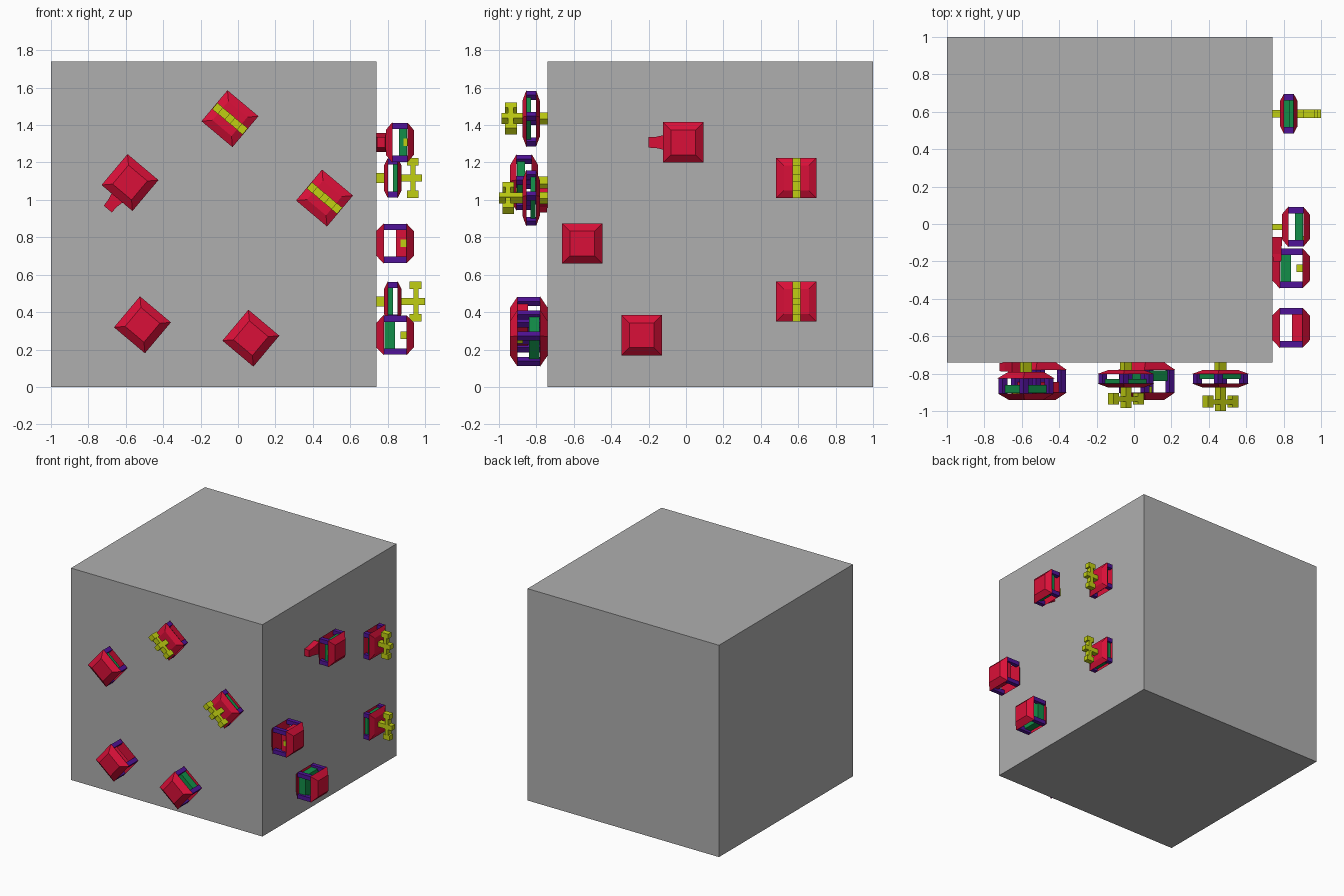
import bpy, bmesh, math
from mathutils import Matrix, Vector

if "Cube" in bpy.data.objects:
    bpy.data.objects.remove(bpy.data.objects["Cube"])


def material(name, rgb):
    m = bpy.data.materials.new(name)
    m.diffuse_color = (*rgb, 1)
    m.use_nodes = True
    m.node_tree.nodes["Principled BSDF"].inputs["Base Color"].default_value = m.diffuse_color
    return m


GREY = material("grey", (0.43, 0.43, 0.43))
RED = material("crimson", (0.70, 0.005, 0.04))
PURPLE = material("purple", (0.08, 0.006, 0.31))
GREEN = material("green", (0.006, 0.27, 0.065))
YELLOW = material("yellow", (0.53, 0.62, 0.006))


def solid(name, mat, matrix, blocks):
    """Each block: centre u, v, then (w, half u, half v) at its two ends."""
    bm = bmesh.new()
    for cu, cv, *ends in blocks:
        rings = [[bm.verts.new(matrix @ Vector((cu + sx * hu, cv + sy * hv, w)))
                  for sx, sy in ((-1, -1), (1, -1), (1, 1), (-1, 1))]
                 for w, hu, hv in ends]
        a, b = rings
        bm.faces.new(a[::-1])
        bm.faces.new(b)
        for i in range(4):
            j = (i + 1) % 4
            bm.faces.new((a[i], a[j], b[j], b[i]))
    bmesh.ops.recalc_face_normals(bm, faces=bm.faces)
    me = bpy.data.meshes.new(name)
    bm.to_mesh(me)
    bm.free()
    me.materials.append(mat)
    ob = bpy.data.objects.new(name, me)
    bpy.context.collection.objects.link(ob)
    return ob


def box(u, v, hu, hv, w0, w1):
    return (u, v, (w0, hu, hv), (w1, hu, hv))


R, r, P = 0.108, 0.066, 0.017   # cap half width, cap tip half width, post half width


def pod(name, m, w0, w1, taper):
    """Open cage: tapered inner and outer caps joined by four posts."""
    a, b = w0 + taper, w1 - taper
    solid(name + "_inner_cap", RED, m, [(0, 0, (w0, r, r), (a, R, R))])
    solid(name + "_outer_cap", RED, m, [(0, 0, (b, R, R), (w1, r, r))])
    c = R - P - 0.003
    solid(name + "_posts", PURPLE, m,
          [box(sx * c, sy * c, P, P, a, b) for sx in (-1, 1) for sy in (-1, 1)])


def nozzle_pod(m):
    pod("nozzle_pod", m, 0.05, 0.20, 0.035)
    solid("nozzle_panel", GREEN, m, [box(0, 0, 0.087, 0.087, 0.12, 0.164)])
    solid("nozzle_peg", YELLOW, m, [box(-0.07, 0, 0.02, 0.02, 0.145, 0.172)])
    solid("nozzle_stem", YELLOW, m, [box(0, 0, 0.016, 0.03, 0, 0.05)])
    # side spout against the wall
    turned = m @ Matrix.Translation((-0.185, 0, 0.025)) @ Matrix.Rotation(math.radians(90), 4, 'Y')
    solid("nozzle_spout", RED, turned,
          [(0, 0, (0, 0.022, 0.028), (0.04, 0.024, 0.03)),
           (0, 0, (0.04, 0.024, 0.03), (0.13, 0.026, 0.05))])


def cross_pod(m, tip, low):
    pod("cross_pod", m, 0.04, 0.135, 0.022)
    w = (0.088, 0.112) if low else (0.063, 0.09)
    solid("cross_panel", GREEN, m, [box(0, 0, 0.087, 0.087, *w)])
    s = tip - 0.255
    solid("cross_stem", YELLOW, m, [box(0, 0, 0.02, 0.026, 0, 0.04)])
    h = 0.022
    solid("cross_handle", YELLOW, m,
          [box(0, 0, h, 0.019, 0.13, tip),
           box(0, 0, h - 0.001, 0.105, 0.192 + s, 0.22 + s)] +
          [box(0, sy * 0.086, h, 0.02, 0.173 + s, 0.236 + s) for sy in (-1, 1)])


def plain_pod(m, mat, w0, w1):
    pod("plain_pod", m, 0, 0.20, 0.04)
    solid("plain_panel", mat, m, [box(0, 0, 0.087, 0.087, w0, w1)])
    peg_u = -0.075 if mat == RED else 0
    solid("plain_peg", YELLOW, m, [box(peg_u, 0, 0.02, 0.02, 0.13, 0.162)])


def wall_set(m):
    """Five pods in wall coordinates, relative to the upper cross pod."""
    at = lambda u, v: m @ Matrix.Translation((u, v, 0))
    cross_pod(at(0, 0), 0.245, True)
    cross_pod(at(0, -0.66), 0.26, False)
    nozzle_pod(at(-0.605, 0.19))
    plain_pod(at(-1.145, -0.35), RED, 0.105, 0.16)
    plain_pod(at(-0.827, -0.84), GREEN, 0.042, 0.10)


# large cube body
solid("body", GREY, Matrix(), [(-0.13, 0.13, (0, 0.87, 0.87), (1.74, 0.87, 0.87))])

# right wall: u = y, v = z, w = x
wall_set(Matrix(((0, 0, 1, 0.74), (1, 0, 0, 0.59), (0, 1, 0, 1.117), (0, 0, 0, 1))))

# front wall: u = x, v = z, w = -y, the same set turned by 50 degrees
wall_set(Matrix(((1, 0, 0, -0.043), (0, 0, -1, -0.74), (0, 1, 0, 1.434), (0, 0, 0, 1)))
         @ Matrix.Rotation(math.radians(50), 4, 'Z'))
